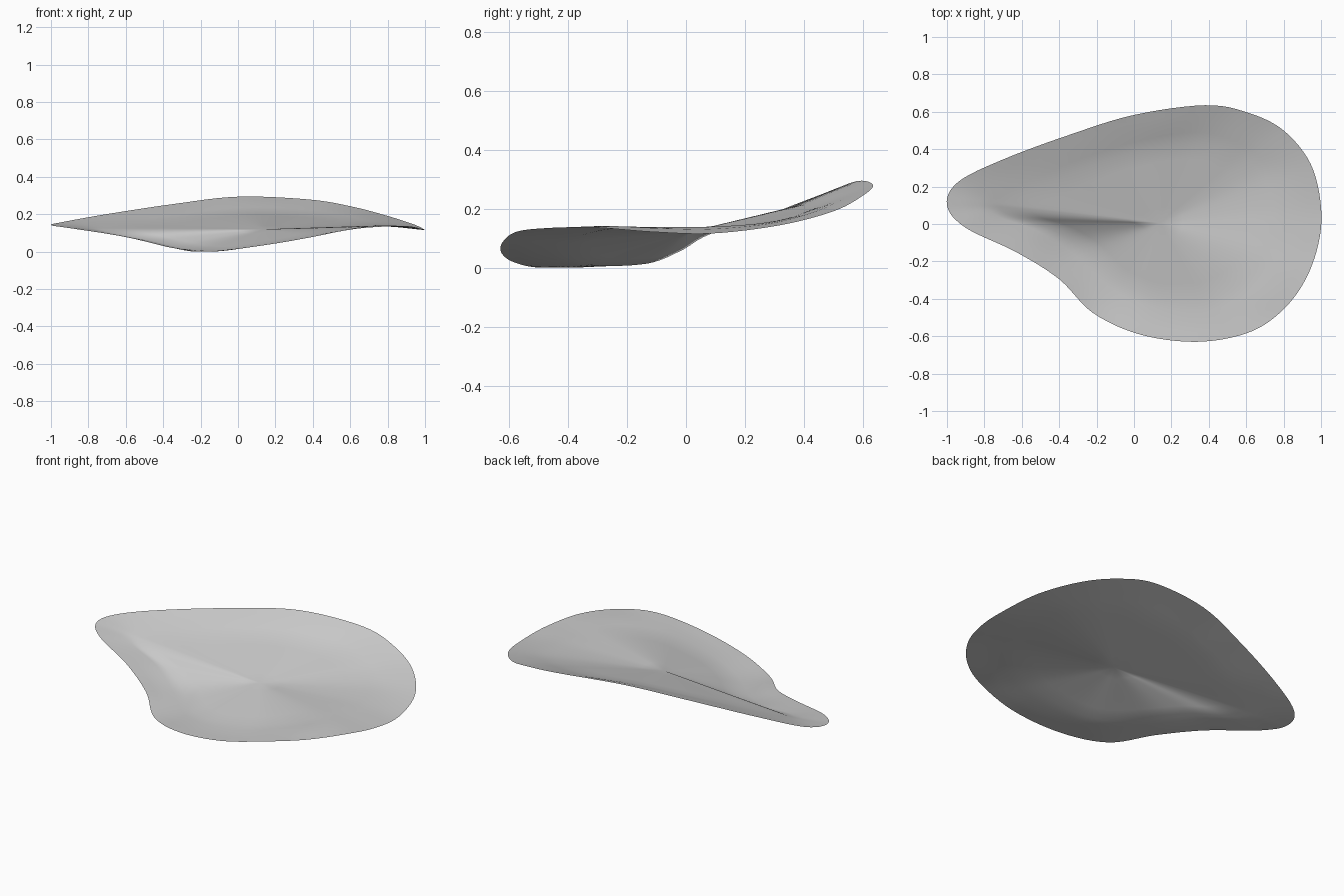
import bpy, bmesh
from mathutils import Vector

if "Cube" in bpy.data.objects:
    bpy.data.objects.remove(bpy.data.objects["Cube"], do_unlink=True)

STEPS = 6  # curve samples between neighbouring control points

# Closed control loops, counter-clockwise from the +x end
RIM = [(1, .09, .12), (.945, .32, .148), (.80, .50, .195), (.61, .595, .245), (.38, .635, .283),
       (0, .583, .298), (-.35, .475, .258), (-.70, .345, .205), (-.94, .225, .162),
       (-1, .10, .146), (-.90, -.02, .13), (-.63, -.15, .088), (-.40, -.295, .037),
       (-.22, -.475, .004), (.03, -.59, .025), (.33, -.63, .07), (.60, -.585, .122),
       (.78, -.475, .138), (.91, -.31, .14), (.985, -.11, .125)]
LIP = [(.86, .09, .135), (.80, .28, .153), (.69, .42, .188), (.54, .51, .225), (.36, .55, .252),
       (.05, .505, .265), (-.30, .40, .23), (-.60, .28, .182), (-.79, .17, .147),
       (-.83, .10, .132), (-.78, .03, .118), (-.56, -.06, .076), (-.35, -.21, .024),
       (-.15, -.39, .004), (.08, -.495, .03), (.33, -.53, .07), (.53, -.495, .112),
       (.68, -.395, .138), (.79, -.26, .145), (.85, -.08, .137)]
BOWL = [(.75, .09, .143), (.70, .24, .153), (.61, .335, .17), (.49, .395, .19), (.32, .43, .208),
        (.05, .395, .218), (-.22, .315, .195), (-.48, .205, .158), (-.67, .125, .133),
        (-.72, .09, .121), (-.66, .045, .10), (-.46, -.02, .06), (-.27, -.13, .018),
        (-.09, -.30, .011), (.09, -.385, .036), (.32, -.40, .077), (.46, -.375, .104),
        (.59, -.30, .128), (.68, -.19, .141), (.735, -.05, .142)]
CENTRE = Vector((.14, .005, .124))


def smooth_loop(points):
    """Closed Catmull-Rom curve through the control points."""
    pts = [Vector(p) for p in points]
    n, out = len(pts), []
    for i in range(n):
        a, b, c, d = (pts[(i + k) % n] for k in (-1, 0, 1, 2))
        for s in range(STEPS):
            t = s / STEPS
            out.append(.5 * (2 * b + (c - a) * t + (2 * a - 5 * b + 4 * c - d) * t * t
                             + (3 * b - a - 3 * c + d) * t ** 3))
    return out


def blend(a, b, t):
    return [p.lerp(q, t) for p, q in zip(a, b)]


# Rings from the rim inwards: sloping lip, inner band, shallow bowl
rim, lip, bowl = (smooth_loop(p) for p in (RIM, LIP, BOWL))
middle = [CENTRE] * len(rim)
rings = [rim, blend(rim, lip, .5), lip, blend(lip, bowl, .5), bowl]
rings += [blend(bowl, middle, t) for t in (.2, .4, .6, .8)]

bm = bmesh.new()
verts = [[bm.verts.new(p) for p in ring] for ring in rings]
tip = bm.verts.new(CENTRE)
count = len(rim)
for i in range(count):
    j = (i + 1) % count
    for outer, inner in zip(verts, verts[1:]):
        bm.faces.new((outer[i], outer[j], inner[j], inner[i]))
    bm.faces.new((verts[-1][i], verts[-1][j], tip))

# Relax the bowl so its valley and ridge blend softly
soft = [v for ring in verts[5:] for v in ring] + [tip]
for _ in range(4):
    bmesh.ops.smooth_vert(bm, verts=soft, factor=.5, use_axis_z=True)

# Stand the sheet on the ground
low = min(v.co.z for v in bm.verts)
bmesh.ops.translate(bm, verts=bm.verts, vec=(0, 0, -low))

mesh = bpy.data.meshes.new("warped_dish")
bm.to_mesh(mesh)
bm.free()
for poly in mesh.polygons:
    poly.use_smooth = True

# Plain grey finish
grey = bpy.data.materials.new("light_grey")
grey.use_nodes = True
colour = (.6, .6, .6, 1)
grey.diffuse_color = colour
grey.node_tree.nodes["Principled BSDF"].inputs["Base Color"].default_value = colour
mesh.materials.append(grey)

dish = bpy.data.objects.new("warped_dish", mesh)
bpy.context.collection.objects.link(dish)
